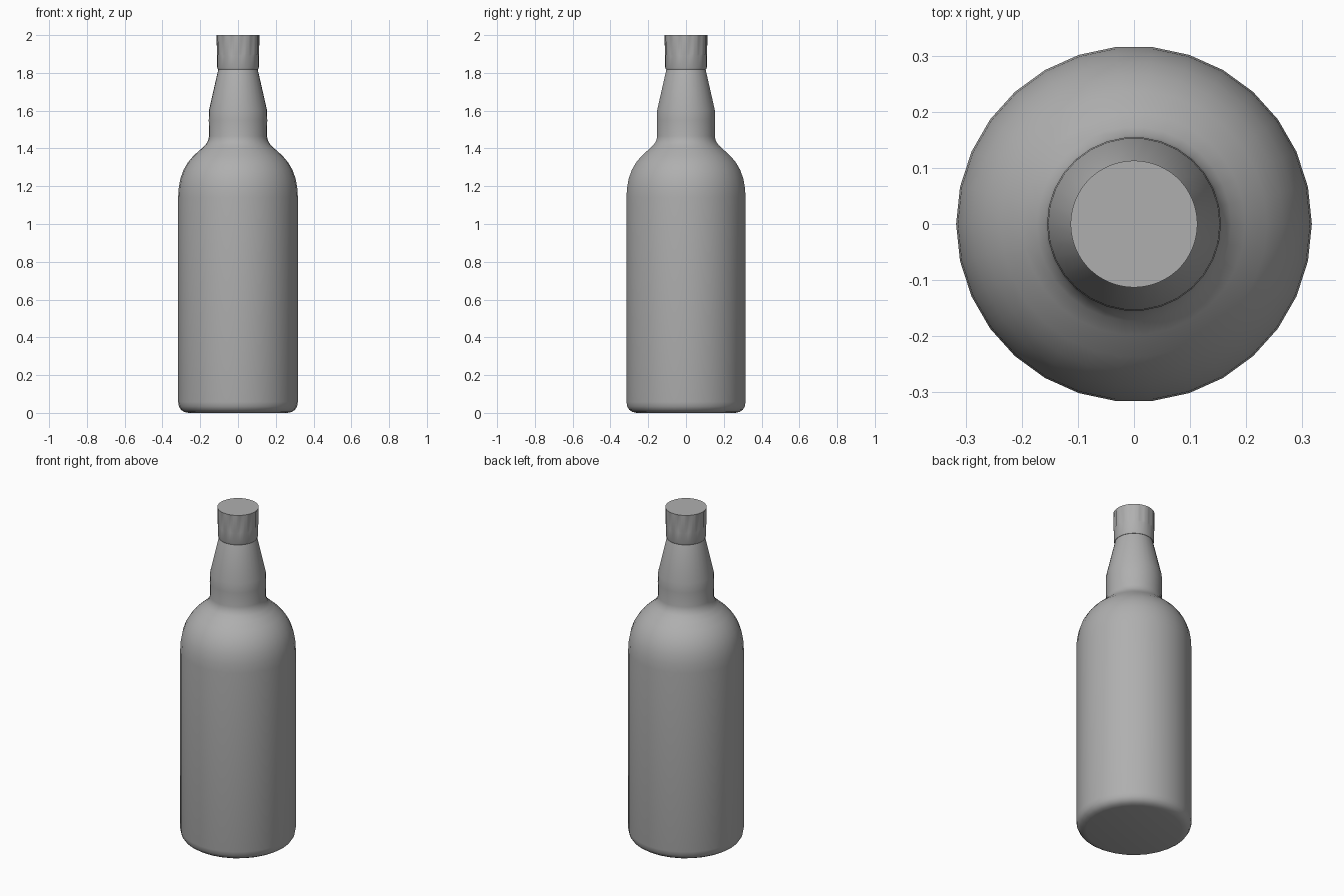
import bpy, bmesh, math

if "Cube" in bpy.data.objects:
    bpy.data.objects.remove(bpy.data.objects["Cube"])

# Dark grey shared finish
grey = bpy.data.materials.new("dark_grey")
grey.diffuse_color = (0.43, 0.43, 0.43, 1)
grey.use_nodes = True
grey.node_tree.nodes["Principled BSDF"].inputs["Base Color"].default_value = grey.diffuse_color


def lathe(name, profile, smooth_angle, sides=30, grooves=None, phase=0):
    """Revolve (radius, z) rings; grooves = {ring index: depth} at every 5th column."""
    grooves = grooves or {}
    bm = bmesh.new()
    rings = []
    for k, (r, z) in enumerate(profile):
        ring = []
        for i in range(sides):
            a = math.tau * i / sides
            rr = r - (grooves.get(k, 0) if i % 5 == phase else 0)
            ring.append(bm.verts.new((rr * math.cos(a), rr * math.sin(a), z)))
        rings.append(ring)
    for lo, hi in zip(rings, rings[1:]):
        for i in range(sides):
            j = (i + 1) % sides
            bm.faces.new((lo[i], lo[j], hi[j], hi[i]))
    bm.faces.new(rings[0][::-1])
    bm.faces.new(rings[-1])
    mesh = bpy.data.meshes.new(name)
    bm.to_mesh(mesh)
    bm.free()
    mesh.materials.append(grey)
    ob = bpy.data.objects.new(name, mesh)
    bpy.context.collection.objects.link(ob)
    bpy.ops.object.select_all(action='DESELECT')
    ob.select_set(True)
    bpy.context.view_layer.objects.active = ob
    bpy.ops.object.shade_smooth_by_angle(angle=math.radians(smooth_angle))
    return ob


# Glass body: rounded base, straight wall, domed shoulder, tapering neck
lathe("bottle_body", [
    (0.262, 0.0), (0.285, 0.005), (0.302, 0.016), (0.313, 0.034), (0.317, 0.058),
    (0.317, 1.14), (0.314, 1.19), (0.305, 1.24), (0.289, 1.285), (0.266, 1.325),
    (0.237, 1.36), (0.198, 1.395), (0.173, 1.418), (0.159, 1.44), (0.153, 1.465),
    (0.155, 1.55), (0.153, 1.605), (0.104, 1.82), (0.10, 1.83)], 40)

# Screw cap: lower lip, plain band, grip with thin vertical grooves, round rim
lathe("cap", [
    (0.095, 1.818), (0.106, 1.818), (0.110, 1.828), (0.110, 1.89),
    (0.112, 1.9), (0.113, 1.992), (0.113, 2.0)], 25,
    sides=60, grooves={4: 0.005, 5: 0.005}, phase=2)
